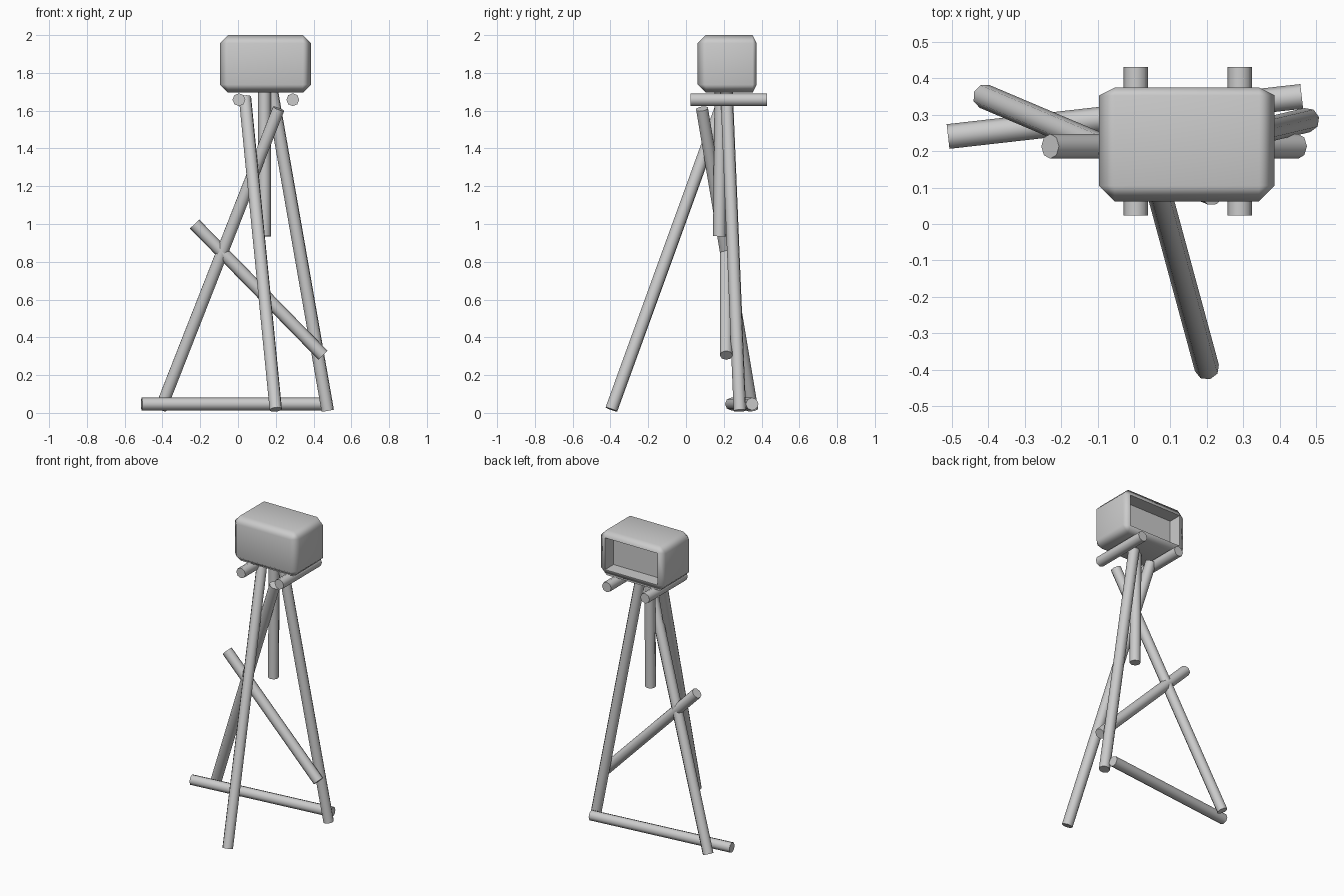
import bpy, bmesh, math
from mathutils import Vector

cube = bpy.data.objects.get("Cube")
if cube:
    bpy.data.objects.remove(cube, do_unlink=True)

grey = bpy.data.materials.new("plain grey")
grey.use_nodes = True
grey.diffuse_color = (0.6, 0.6, 0.6, 1)
grey.node_tree.nodes["Principled BSDF"].inputs["Base Color"].default_value = (0.6, 0.6, 0.6, 1)

ROD_RADIUS = 0.034


def finish(obj, name):
    obj.name = name
    obj.data.name = name
    obj.data.materials.append(grey)
    bpy.ops.object.select_all(action="DESELECT")
    obj.select_set(True)
    bpy.context.view_layer.objects.active = obj
    bpy.ops.object.shade_smooth_by_angle(angle=math.radians(60))


def rod(name, start, end):
    """Eight-sided pole running between two points."""
    a, b = Vector(start), Vector(end)
    bpy.ops.mesh.primitive_cylinder_add(
        vertices=8, radius=ROD_RADIUS, depth=(b - a).length, location=(a + b) / 2)
    obj = bpy.context.object
    obj.rotation_euler = (b - a).to_track_quat("Z", "Y").to_euler()
    finish(obj, name)


# Tripod legs
rod("left_leg", (0.475, 0.285, 0.012), (0.18, 0.215, 1.7))
rod("right_leg", (-0.41, 0.35, 0.02), (0.215, 0.085, 1.61))
rod("front_leg", (0.2, -0.395, 0.018), (0.037, 0.205, 1.67))

# Column and braces
rod("center_column", (0.14, 0.177, 0.935), (0.14, 0.185, 1.7))
rod("bottom_rail", (-0.51, 0.24, 0.047), (0.46, 0.35, 0.047))
rod("diagonal_brace", (-0.23, 0.213, 1.0), (0.45, 0.213, 0.305))

# Pair of rods carrying the head
for side, x in (("right", 0.005), ("left", 0.29)):
    rod(side + "_support_rod", (x, 0.023, 1.658), (x, 0.43, 1.658))

# Head: chamfered box with a shallower back chamfer and a recessed back
CHAMFER, BACK_Y = 0.043, 0.374
size = Vector((0.482, 0.312, 0.305))
center = Vector((0.145, BACK_Y - size.y / 2, 1.8475))
bm = bmesh.new()
bmesh.ops.create_cube(bm, size=1)
for v in bm.verts:
    v.co = center + v.co * size
bmesh.ops.bevel(bm, geom=bm.edges[:], offset=CHAMFER, segments=1, affect="EDGES")
for v in bm.verts:
    if abs(v.co.y - (BACK_Y - CHAMFER)) < 0.002:
        v.co.y = BACK_Y - CHAMFER / 2
back = max(bm.faces, key=lambda f: f.calc_center_median().y)
bmesh.ops.inset_region(bm, faces=[back], thickness=0.004)
bmesh.ops.inset_region(bm, faces=[back], thickness=0.0, depth=-0.09)
mesh = bpy.data.meshes.new("head_box")
bm.to_mesh(mesh)
bm.free()
head = bpy.data.objects.new("head_box", mesh)
bpy.context.collection.objects.link(head)
finish(head, "head_box")
head.modifiers.new("Flat panels", "WEIGHTED_NORMAL").keep_sharp = True
